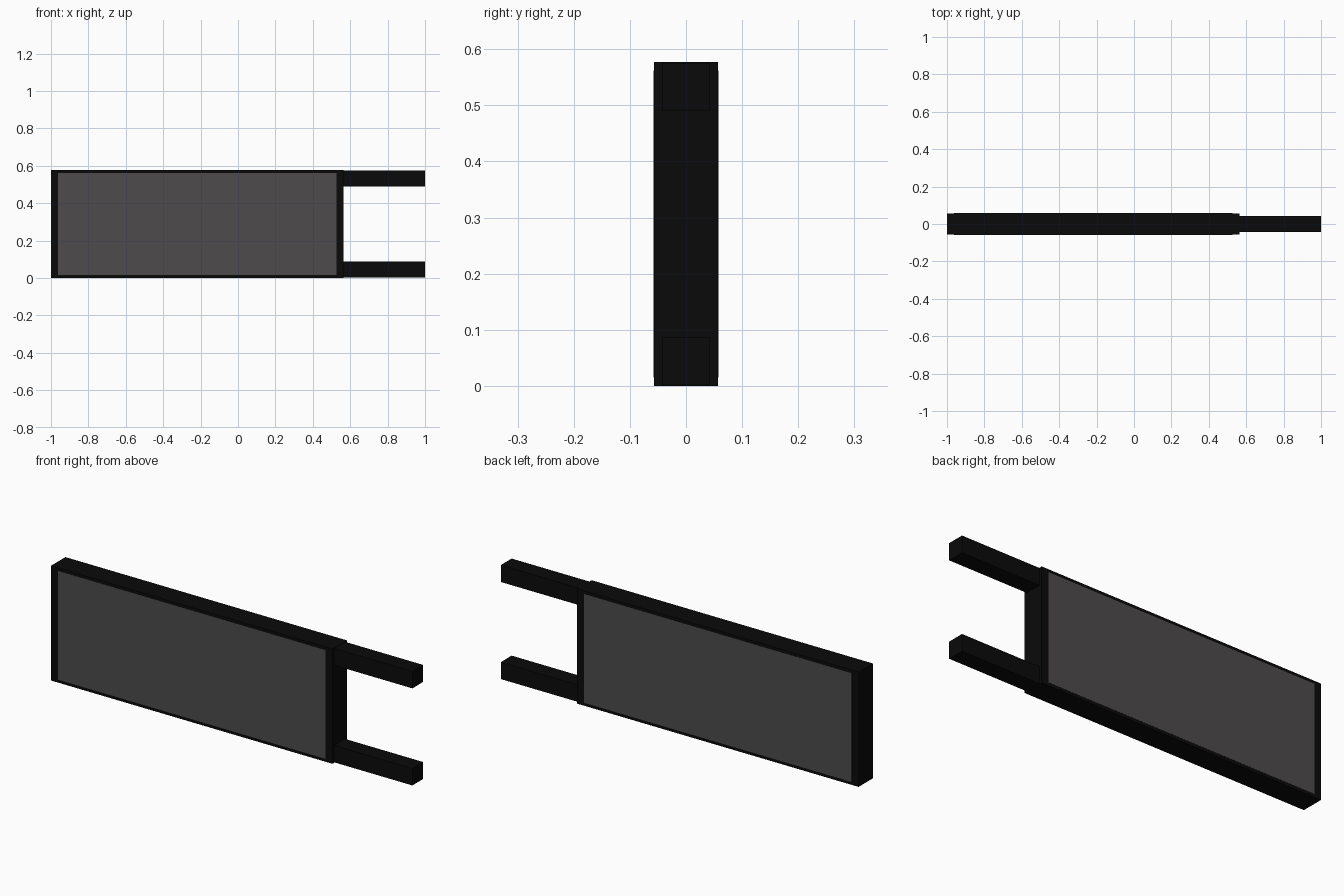
import bpy

if "Cube" in bpy.data.objects:
    bpy.data.objects.remove(bpy.data.objects["Cube"])


def material(name, rgb):
    m = bpy.data.materials.new(name)
    m.diffuse_color = (*rgb, 1)
    m.use_nodes = True
    m.node_tree.nodes["Principled BSDF"].inputs["Base Color"].default_value = m.diffuse_color
    return m


black = material("black_metal", (0.003, 0.003, 0.003))
grey = material("grey_face", (0.075, 0.07, 0.073))


def box(name, x, y, z, mat):
    """Axis-aligned box from (min, max) ranges."""
    bpy.ops.mesh.primitive_cube_add(size=1, location=[(a + b) / 2 for a, b in (x, y, z)])
    ob = bpy.context.object
    ob.name = name
    ob.scale = [b - a for a, b in (x, y, z)]
    bpy.ops.object.transform_apply(location=False, rotation=False, scale=True)
    ob.data.materials.append(mat)
    return ob


H = 0.577          # overall height
D = 0.057          # half depth of the sign box
X0, X1 = -1.0, 0.565
RIM_X, RIM_Z = 0.038, 0.015

# Sign box body
box("sign_frame", (X0, X1), (-D, D), (0, H), black)

# Display faces, front and back, all but flush with the frame
for name, s in (("front_panel", -1), ("back_panel", 1)):
    box(name, (X0 + RIM_X, X1 - RIM_X), sorted((s * (D - 0.006), s * (D + 0.0008))),
        (RIM_Z, H - RIM_Z), grey)

# Mounting arms at top and bottom
for name, z in (("lower_arm", (0.002, 0.087)), ("upper_arm", (H - 0.087, H - 0.002))):
    box(name, (X1 - 0.02, 1.0), (-0.043, 0.043), z, black)
